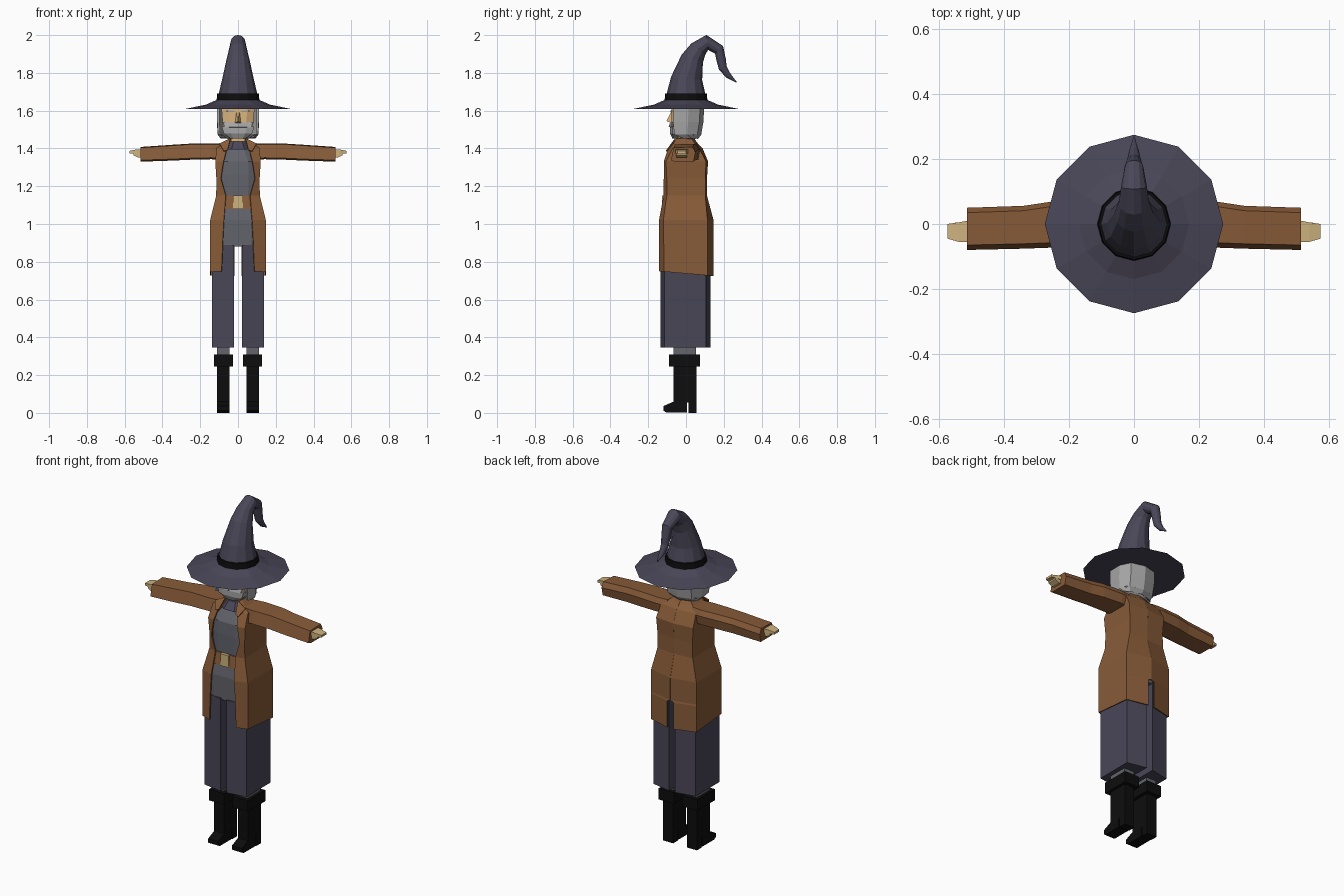
import bpy, bmesh, math
from mathutils import Vector

def material(name, col):
    m = bpy.data.materials.new(name)
    m.diffuse_color = (*col, 1)
    return m

BROWN = material("coat brown", (0.245, 0.105, 0.04))
PURPLE = material("dusk purple", (0.068, 0.062, 0.097))
GREY = material("vest grey", (0.125, 0.127, 0.15))
HAIR = material("hair grey", (0.38, 0.38, 0.38))
SKIN = material("skin", (0.72, 0.47, 0.22))
HAND = material("pale hand", (0.62, 0.45, 0.21))
BLACK = material("black leather", (0.004, 0.004, 0.004))

def make(name, verts, faces, mat, solid=0):
    me = bpy.data.meshes.new(name)
    me.from_pydata([tuple(v) for v in verts], [], faces)
    bm = bmesh.new()
    bm.from_mesh(me)
    bmesh.ops.recalc_face_normals(bm, faces=bm.faces)
    bm.to_mesh(me)
    bm.free()
    me.materials.append(mat)
    ob = bpy.data.objects.new(name, me)
    bpy.context.collection.objects.link(ob)
    if solid:
        mod = ob.modifiers.new("thickness", 'SOLIDIFY')
        mod.thickness = solid
        mod.offset = 0
    return ob

def loft(name, rings, mat, closed=True, solid=0):
    """Skin a list of equal-length rings; closed rings get end caps."""
    n = len(rings[0])
    verts = [v for r in rings for v in r]
    faces = []
    for i in range(len(rings) - 1):
        for j in range(n if closed else n - 1):
            k = (j + 1) % n
            faces.append((i*n + j, i*n + k, (i+1)*n + k, (i+1)*n + j))
    if closed:
        faces += [tuple(range(n)), tuple(range(len(verts) - n, len(verts)))]
    return make(name, verts, faces, mat, solid)

def box(name, x, y, z, mat):
    ring = lambda h: [(x[0], y[0], h), (x[1], y[0], h), (x[1], y[1], h), (x[0], y[1], h)]
    return loft(name, [ring(z[0]), ring(z[1])], mat)

def ring12(c, r, tilt=0.0):
    """12-sided ring about (y, z), leaning backwards by tilt."""
    out = []
    for i in range(12):
        a = math.tau * i / 12
        d = r * math.sin(a)
        out.append((r * math.cos(a), c[0] + d * math.cos(tilt), c[1] - d * math.sin(tilt)))
    return out

# Hat: brim, band and curling crown
loft("hat_brim", [ring12((0, 1.61), 0.275), ring12((0, 1.632), 0.17),
                  ring12((0, 1.66), 0.105)], PURPLE)
loft("hat_band", [ring12((0, 1.65), 0.114), ring12((0, 1.69), 0.110)], BLACK)
crown = [(0, 1.65, .106, 0), (0, 1.69, .102, 0), (0.003, 1.77, .083, .1),
         (.033, 1.875, .060, .35), (.066, 1.928, .047, .65), (.113, 1.961, .040, 1.45),
         (.175, 1.922, .029, 2.4), (.186, 1.87, .025, 2.95), (.195, 1.825, .022, 2.75),
         (.225, 1.785, .015, 2.4), (.268, 1.75, .002, 2.3)]
loft("hat_crown", [ring12((y, z), r, t) for y, z, r, t in crown], PURPLE)

# Head: face block, hair wrapped around back and sides
def head_ring(z, hw, yf, yb, cham):
    half = [(hw * .55, yf), (hw, yf + cham), (hw, yb - cham * 1.3), (hw * .5, yb)]
    return [(x, y, z) for x, y in half] + [(-x, y, z) for x, y in reversed(half)]

loft("face", [head_ring(1.455, .05, -.06, .04, .02), head_ring(1.50, .078, -.077, .05, .02),
              head_ring(1.615, .088, -.077, .06, .02)], SKIN)
def hair_row(z, hw, yf, yb):
    half = [(hw, yf), (hw * 1.02, (yf + yb) / 2), (hw * .75, yb - .02), (0, yb)]
    return [(x, y, z) for x, y in half] + [(-x, y, z) for x, y in reversed(half[:-1])]

loft("hair", [hair_row(1.455, .085, -.01, .06), hair_row(1.475, .1, -.062, .075),
              hair_row(1.54, .104, -.068, .086), hair_row(1.615, .104, -.066, .09)], HAIR, False, .012)
# closes the hair under the back of the head
loft("nape_hair", [head_ring(1.445, .045, 0, .045, .015),
                   head_ring(1.475, .095, -.02, .07, .02)], HAIR)
loft("beard", [head_ring(1.452, .04, -.072, -.02, .008), head_ring(1.48, .075, -.085, -.02, .012),
               head_ring(1.515, .086, -.085, -.02, .015)], HAIR)
make("nose", [(-.016, -.076, 1.535), (.016, -.076, 1.535), (0, -.104, 1.545),
              (-.008, -.076, 1.60), (.008, -.076, 1.60)],
     [(0, 1, 2), (0, 2, 3), (1, 4, 2), (2, 4, 3), (0, 3, 4, 1)], SKIN)
for s in (-1, 1):
    make("moustache", [(0, -.082, 1.533), (0, -.088, 1.513), (s*.07, -.078, 1.51), (s*.08, -.066, 1.54)],
         [(0, 1, 2, 3)], HAIR, .008)
    box("eyebrow", sorted((s*.018, s*.06)), (-.082, -.075), (1.592, 1.602), HAIR)

# Neck, scarf and collar
box("neck", (-.036, .036), (-.04, .035), (1.40, 1.47), SKIN)
loft("scarf", [head_ring(1.395, .062, -.086, .05, .025), head_ring(1.438, .042, -.055, .045, .02)], PURPLE)

# Vest body
vest = [(.88, .125, -.125, .125), (1.02, .125, -.128, .125), (1.14, .098, -.108, .09),
        (1.26, .1, -.11, .1), (1.33, .1, -.107, .1), (1.42, .045, -.055, .05)]
loft("vest", [head_ring(z, w, f, b, .02) for z, w, f, b in vest], GREY)

# Belt and buckle
loft("belt", [head_ring(1.08, .112, -.124, .1, .02), head_ring(1.15, .1, -.114, .09, .02)], BROWN)
box("buckle", (-.026, .026), (-.127, -.11), (1.08, 1.15), HAND)

# Coat halves: height, lapel x, lapel y, side x, front corner y, back corner y, spine x, spine y
coat = [(.75, .086, -.14, .145, -.116, .112, .02, .143), (.88, .081, -.14, .145, -.116, .112, .02, .143),
        (.89, .081, -.14, .145, -.116, .112, 0, .143), (1.02, .074, -.14, .145, -.118, .112, 0, .143),
        (1.15, .064, -.116, .113, -.1, .1, 0, .108), (1.24, .09, -.115, .112, -.1, .1, 0, .108),
        (1.33, .076, -.115, .118, -.104, .104, 0, .114), (1.40, .058, -.092, .112, -.07, .068, 0, .085),
        (1.425, .05, -.072, .075, -.045, .045, 0, .06), (1.45, .045, -.05, .048, -.03, .03, 0, .042)]
for side, s in (("left", 1), ("right", -1)):
    rows = []
    for z, lx, ly, w, cf, cb, bx, by in coat:
        drop = lambda y: z - (.025 * (y + .14) / .28 if z < .8 else 0)
        rows.append([(s*x, y, drop(y)) for x, y in ((lx, ly), (w, cf), (w, cb), (bx, by))])
    loft(side + "_coat", rows, BROWN, False, .006)
    # turned collar flap
    make(side + "_lapel", [(s*.04, -.056, 1.452), (s*.098, -.07, 1.425), (s*.075, -.105, 1.385),
                           (s*.055, -.1, 1.39)], [(0, 1, 2, 3)], BROWN, .006)

    # Sleeve: x, y front, y back, z bottom, z top
    sleeve = [(.08, -.07, .07, 1.335, 1.425), (.14, -.075, .075, 1.343, 1.425), (.26, -.073, .068, 1.34, 1.425),
              (.34, -.076, .056, 1.336, 1.42), (.515, -.08, .05, 1.33, 1.408)]
    loft(side + "_sleeve", [[(s*x, a, b + .008), (s*x, a + .015, t - .004), (s*x, c - .015, t),
                             (s*x, c, t - .03), (s*x, c - .01, b), (s*x, a + .02, b)]
                            for x, a, c, b, t in sleeve], BROWN)

    # Hand: palm with fingers, and thumb below
    loft(side + "_fingers", [[(s*x, a, 1.374), (s*x, b, 1.374), (s*x, b, t), (s*x, a, t)]
                             for x, a, b, t in ((.49, -.055, .015, 1.397), (.54, -.055, .005, 1.394),
                                                (.575, -.045, 0, 1.387))], HAND)
    loft(side + "_thumb", [[(s*x, -.05, b), (s*x, .005, b), (s*x, .005, 1.374), (s*x, -.05, 1.374)]
                           for x, b in ((.49, 1.35), (.53, 1.353), (.552, 1.364))], HAND)

    # Wide trouser leg
    leg = [(.02, -.135), (.137, -.115), (.137, .105), (.02, .13)]
    loft(side + "_trouser", [[(s*x, y, z) for x, y in leg] for z in (.345, .89)], PURPLE)

    # Lower leg, boot shaft, cuff and foot
    box(side + "_shin", sorted((s*.045, s*.11)), (-.065, .052), (.29, .36), GREY)
    box(side + "_boot_cuff", sorted((s*.027, s*.126)), (-.09, .075), (.245, .31), BLACK)
    box(side + "_boot_shaft", sorted((s*.045, s*.11)), (-.065, .055), (.055, .26), BLACK)
    box(side + "_boot_heel", sorted((s*.045, s*.11)), (.012, .055), (0, .06), BLACK)
    foot = [(-.12, .012), (-.105, .003), (.004, .003), (.004, .06), (-.065, .06), (-.12, .036)]
    loft(side + "_boot_foot", [[(s*x, y, z) for y, z in foot] for x in (.045, .11)], BLACK)
